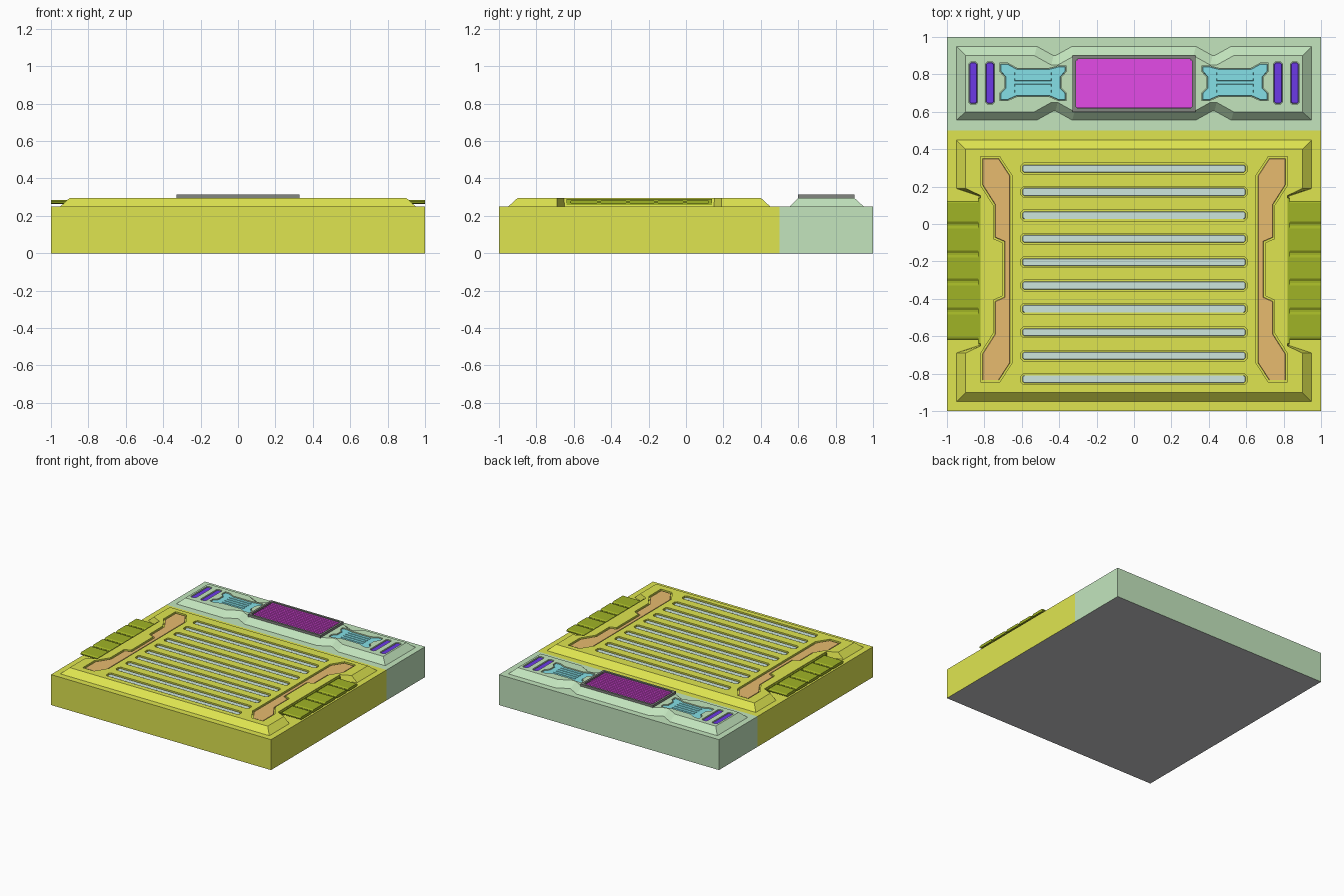
import bpy, bmesh
from mathutils import Vector

if "Cube" in bpy.data.objects:
    bpy.data.objects.remove(bpy.data.objects["Cube"])


def mat(name, r, g, b):
    m = bpy.data.materials.new(name)
    lin = [((c / 255 + 0.055) / 1.055) ** 2.4 for c in (r, g, b)]
    m.diffuse_color = (*lin, 1)
    m.use_nodes = True
    m.node_tree.nodes["Principled BSDF"].inputs["Base Color"].default_value = m.diffuse_color
    return m


YELLOW = mat("yellow", 223, 229, 80)
GREEN = mat("pale green", 195, 229, 190)
OLIVE = mat("olive", 160, 179, 38)
ORANGE = mat("tan orange", 233, 188, 112)
PALE = mat("pale blue grey", 206, 230, 222)
TEAL = mat("teal", 134, 227, 234)
PURPLE = mat("purple", 111, 59, 236)
MAGENTA = mat("magenta", 228, 75, 232)
FRAME = mat("frame grey", 130, 134, 128)
UNDER = mat("underside grey", 200, 200, 202)


def add_loft(bm, low, high, z0, z1):
    """Closed solid between two outlines with equal point counts."""
    a = [bm.verts.new((x, y, z0)) for x, y in low]
    b = [bm.verts.new((x, y, z1)) for x, y in high]
    n = len(a)
    fs = [bm.faces.new(a[::-1]), bm.faces.new(b)]
    for i in range(n):
        j = (i + 1) % n
        fs.append(bm.faces.new((a[i], a[j], b[j], b[i])))
    bmesh.ops.recalc_face_normals(bm, faces=fs)


def make(name, solids, *mats):
    bm = bmesh.new()
    for s in solids:
        add_loft(bm, *s)
    me = bpy.data.meshes.new(name)
    bm.to_mesh(me)
    bm.free()
    for m in mats:
        me.materials.append(m)
    ob = bpy.data.objects.new(name, me)
    bpy.context.collection.objects.link(ob)
    return ob


def prism(pts, z0, z1):
    return (pts, pts, z0, z1)


def rect(x0, x1, y0, y1, c=0.0):
    if c == 0:
        return [(x0, y0), (x1, y0), (x1, y1), (x0, y1)]
    return [(x0 + c, y0), (x1 - c, y0), (x1, y0 + c), (x1, y1 - c),
            (x1 - c, y1), (x0 + c, y1), (x0, y1 - c), (x0, y0 + c)]


def flip(pts):
    return [(-x, y) for x, y in reversed(pts)]


def inset(pts, d):
    """Mitred inward offset of an outline."""
    n = len(pts)
    area = sum(pts[i][0] * pts[(i + 1) % n][1] - pts[(i + 1) % n][0] * pts[i][1] for i in range(n))
    s = 1 if area > 0 else -1
    out = []
    for i in range(n):
        p = Vector(pts[i])
        e1 = (p - Vector(pts[i - 1])).normalized()
        e2 = (Vector(pts[(i + 1) % n]) - p).normalized()
        n1, n2 = Vector((-e1.y, e1.x)) * s, Vector((-e2.y, e2.x)) * s
        q = p + (n1 + n2) * (d / (1 + n1.dot(n2)))
        out.append((q.x, q.y))
    return out


def carve(ob, pockets, z0, z1):
    """Cut pockets into ob and bake the result."""
    cutter = make("cutter", [prism(p, z0, z1) for p in pockets])
    cutter.hide_render = True
    mod = ob.modifiers.new("pockets", 'BOOLEAN')
    mod.operation, mod.solver, mod.object = 'DIFFERENCE', 'EXACT', cutter
    bpy.context.view_layer.update()
    dg = bpy.context.evaluated_depsgraph_get()
    me = bpy.data.meshes.new_from_object(ob.evaluated_get(dg))
    ob.modifiers.clear()
    ob.data = me
    bpy.data.objects.remove(cutter)


TOP, FLOOR = 0.296, 0.283


def inlays(name, pockets, gap, m):
    """Bevelled plates lying in the carved pockets."""
    solids = []
    for p in pockets:
        solids.append((inset(p, gap), inset(p, gap + .003), FLOOR - .002, FLOOR + .007))
    make(name, solids, m)


# Two-tone base slab with grey underside
for name, y0, y1, m in (("front_base", -1, 0.5, YELLOW), ("rear_base", 0.5, 1, GREEN)):
    ob = make(name, [prism(rect(-1, 1, y0, y1), 0, 0.25)], m, UNDER)
    for f in ob.data.polygons:
        f.material_index = 1 if f.normal.z < -0.5 else 0

# Raised yellow deck with notched sides
low = [(.95, .45), (.95, .19), (.83, .15), (.83, -.65), (.95, -.69), (.95, -.95)]
high = [(.9, .4), (.9, .19), (.82, .152), (.82, -.652), (.9, -.69), (.9, -.9)]
deck = make("main_deck", [(low + flip(low), high + flip(high), 0.25, TOP)], YELLOW)

# Ten long slots and two side strips set into the deck
slots = [rect(-.605, .605, y - .029, y + .029, .014)
         for y in (.296 - .125 * i for i in range(10))]
inner = [(.82, .36), (.718, .36), (.653, .26)]
outer = [(.702, -.10), (.752, -.078), (.752, .10), (.82, .207)]
mirror_y = lambda pts: [(x, -.485 - y) for x, y in reversed(pts)]
strip = inner + mirror_y(inner) + mirror_y(outer) + outer
strips = [strip, flip(strip)]
carve(deck, slots + strips, FLOOR, 0.32)
inlays("slot_floors", slots, .008, PALE)
inlays("side_strips", strips, .009, ORANGE)

# Raised green deck, pinched on both sides of the vent
low = [(.33, .95), (.42, .9), (.43, .9), (.52, .95), (.95, .95)]
high = [(.318, .9), (.408, .85), (.442, .85), (.532, .9), (.9, .9)]
low += [(x, 1.505 - y) for x, y in reversed(low)]
high += [(x, 1.5 - y) for x, y in reversed(high)]
rear = make("rear_deck", [(low + flip(low), high + flip(high), 0.25, TOP)], GREEN)

# Purple bars and teal bow-tie plates set into the green deck
bars = [rect(s * x - .024, s * x + .024, .64, .866, .01) for s in (-1, 1) for x in (.77, .86)]
q = [(.625, .832), (.675, .86), (.718, .86), (.718, .815), (.69, .785)]
cx, cy = .54, .757
bow = q + [(x, 2 * cy - y) for x, y in reversed(q)]
bow = bow + [(2 * cx - x, y) for x, y in reversed(bow)]
bows = [bow, flip(bow)]
# keep the bow-tie ends inside the pinched deck
bows = [[(x, min(max(y, .66), .845 if abs(x) < .5 else .86)) for x, y in b] for b in bows]
carve(rear, bars + bows, FLOOR, 0.32)
inlays("purple_bars", bars, .003, PURPLE)
inlays("bow_plates", bows, .003, TEAL)
make("bow_ribs", [(rect(s * cx - .1, s * cx + .1, y - .009, y + .009),
                   rect(s * cx - .097, s * cx + .097, y - .006, y + .006), FLOOR, TOP - .002)
                  for s in (-1, 1) for y in (.71, .741, .772, .803)], TEAL)

# Central vent: grey frame, magenta floor and slats
vent = make("vent_frame", [prism(rect(-.33, .33, .6, .9), 0.26, 0.315)], FRAME)
carve(vent, [rect(-.313, .313, .617, .883, .012)], 0.299, 0.34)
make("vent_floor", [prism(rect(-.311, .311, .619, .881, .012), 0.295, 0.301)], MAGENTA)
make("vent_slats", [(rect(-.306, .306, y - .0105, y + .0105), rect(-.304, .304, y - .0085, y + .0085),
                     0.298, 0.309) for y in (.63 + .024 * i for i in range(11))], MAGENTA)

# Ribbed side grips in the deck notches
for s, side in ((-1, "left"), (1, "right")):
    def xr(x0, x1, y0, y1):
        return rect(min(s * x0, s * x1), max(s * x0, s * x1), y0, y1)
    parts = [prism(xr(.825, 1, -.615, .115), .268, .276),
             prism(xr(.815, .834, -.64, .14), .257, .29)]
    edges = [.13, -.005, -.16, -.31, -.465, -.625]
    for a, b in zip(edges, edges[1:]):
        lo, hi = b + .006, a - .006
        parts.append((xr(.83, 1, lo + .012, hi - .012), xr(.83, 1, lo, hi), .263, .27))
        parts.append(prism(xr(.83, 1, lo, hi), .27, .278))
        parts.append((xr(.83, 1, lo, hi), xr(.83, 1, lo + .012, hi - .012), .278, .285))
    make(side + "_grip", parts, OLIVE)
